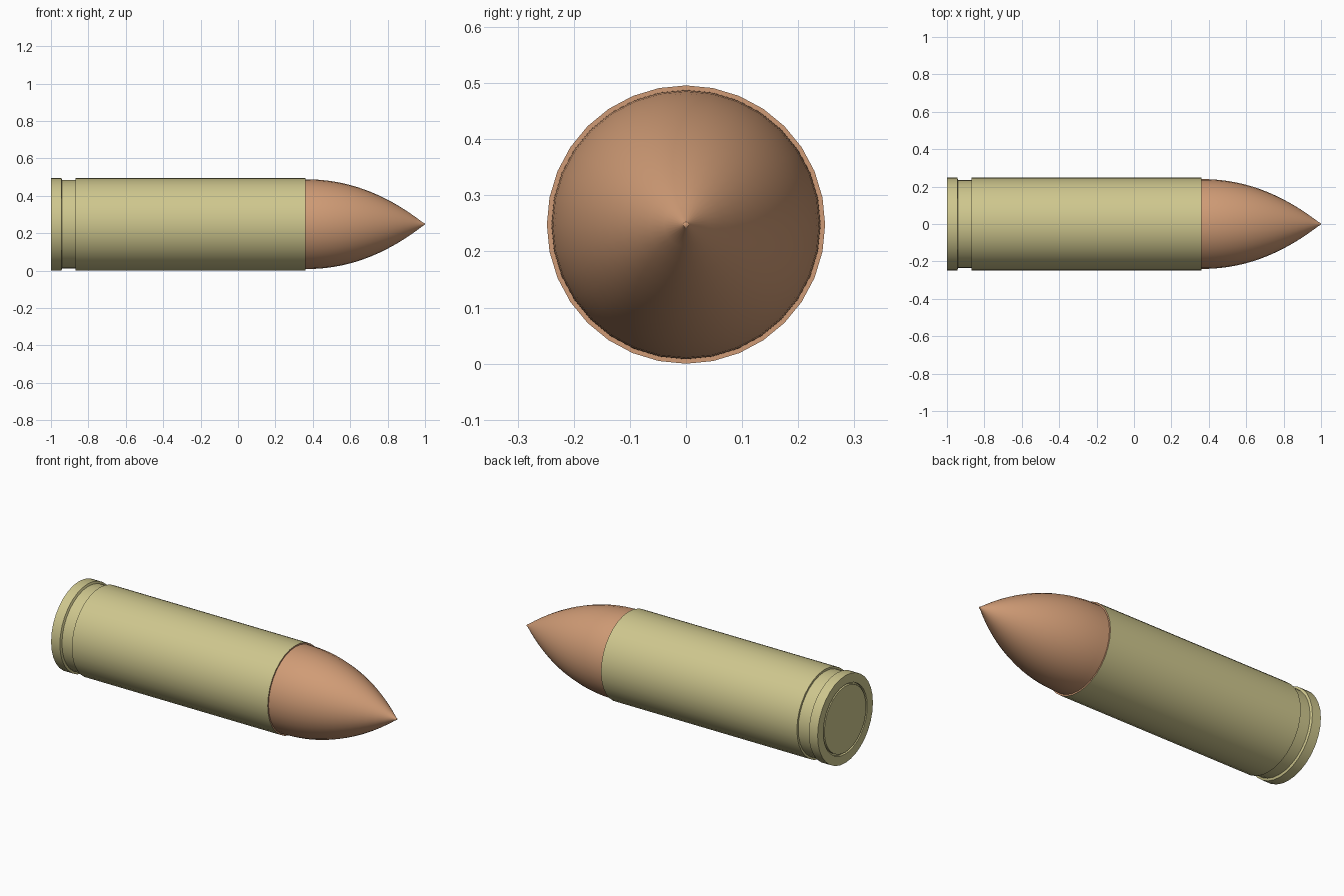
import bpy, bmesh, math

SIDES = 32
RADIUS = 0.248

cube = bpy.data.objects.get("Cube")
if cube:
    bpy.data.objects.remove(cube, do_unlink=True)


def make_material(name, rgb):
    mat = bpy.data.materials.new(name)
    mat.use_nodes = True
    mat.diffuse_color = (*rgb, 1)
    bsdf = next(n for n in mat.node_tree.nodes if n.type == 'BSDF_PRINCIPLED')
    bsdf.inputs["Base Color"].default_value = (*rgb, 1)
    return mat


def lathe(name, profile, mat):
    """Turn a profile of (x, radius) points around the long axis."""
    bm = bmesh.new()
    rings = []
    for x, r in profile:
        if r == 0:
            rings.append([bm.verts.new((x, 0, RADIUS))] * SIDES)
        else:
            angles = [math.tau * i / SIDES for i in range(SIDES)]
            rings.append([bm.verts.new((x, r * math.cos(a), RADIUS + r * math.sin(a)))
                          for a in angles])
    for a, b in zip(rings, rings[1:]):
        for i in range(SIDES):
            j = (i + 1) % SIDES
            bm.faces.new(list(dict.fromkeys((a[i], b[i], b[j], a[j]))))
    bmesh.ops.recalc_face_normals(bm, faces=bm.faces)
    mesh = bpy.data.meshes.new(name)
    bm.to_mesh(mesh)
    bm.free()
    mesh.materials.append(mat)
    obj = bpy.data.objects.new(name, mesh)
    bpy.context.collection.objects.link(obj)
    bpy.ops.object.select_all(action='DESELECT')
    obj.select_set(True)
    bpy.context.view_layer.objects.active = obj
    bpy.ops.object.shade_smooth_by_angle(angle=math.radians(30))
    return obj


brass = make_material("brass", (0.62, 0.57, 0.27))
copper = make_material("copper", (0.63, 0.33, 0.18))

# Case: base disc, ring groove, rim, extractor groove, long body
lathe("case", [
    (-1, 0), (-1, 0.187), (-0.985, 0.187), (-0.985, 0.197), (-1, 0.197),
    (-1, RADIUS), (-0.945, RADIUS), (-0.94, 0.236), (-0.87, 0.236),
    (-0.87, RADIUS), (0.36, RADIUS)], brass)

# Pointed tip with a narrow shoulder at the case mouth
MOUTH, TIP_RADIUS, STEPS = 0.36, 0.24, 16
curve = [(MOUTH + (1 - MOUTH) * t, TIP_RADIUS * (1 - t ** 2.1))
         for t in (0.98 * i / STEPS for i in range(STEPS + 1))]
lathe("pointed_tip", [(MOUTH, RADIUS)] + curve + [(0.997, 0.005), (1, 0)], copper)
